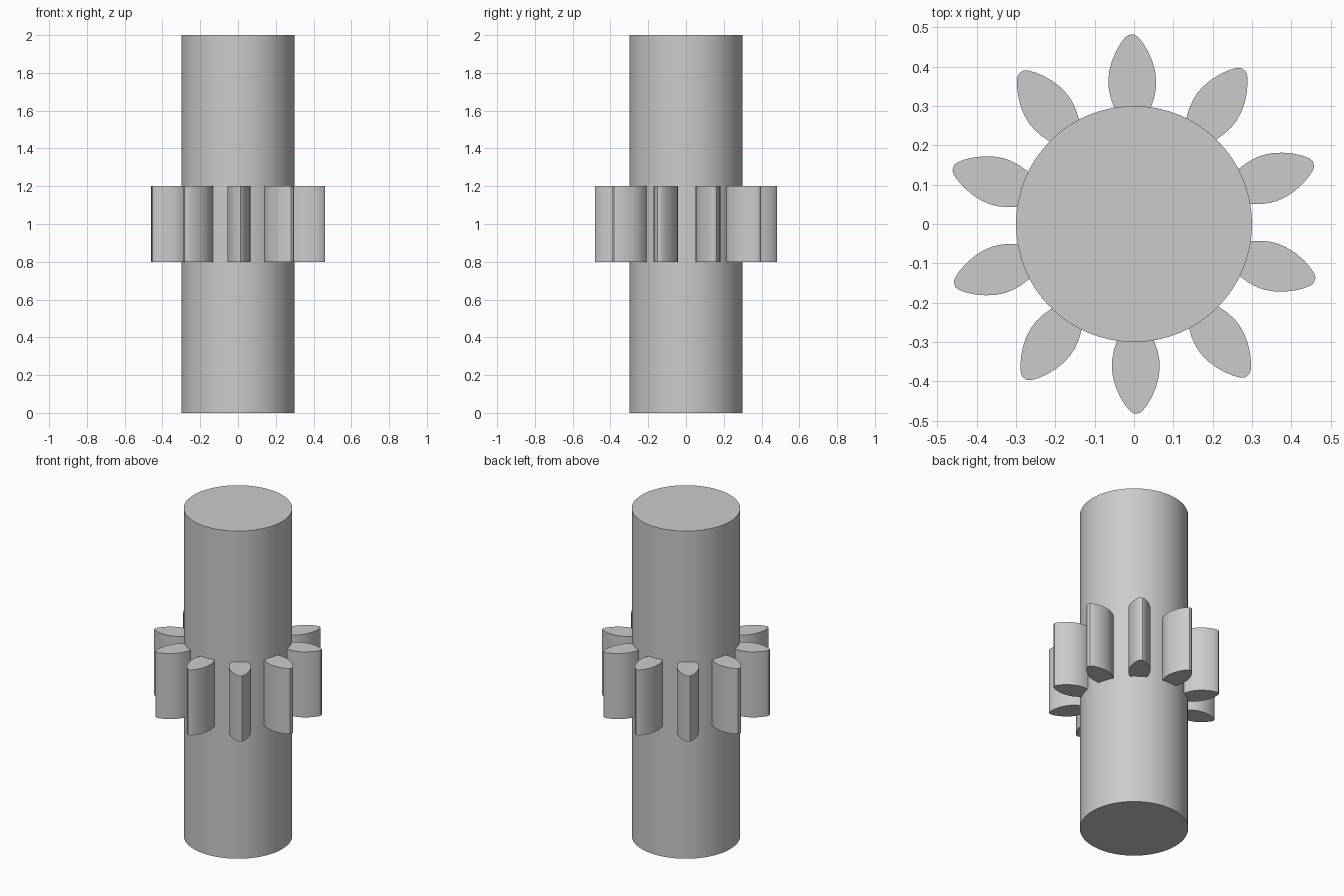
import bpy
import math

# Remove the default cube
cube = bpy.data.objects.get("Cube")
if cube:
    bpy.data.objects.remove(cube, do_unlink=True)

# Plain grey material
grey = bpy.data.materials.new("plain grey")
grey.use_nodes = True
colour = (0.6, 0.6, 0.6, 1.0)
grey.diffuse_color = colour
grey.node_tree.nodes["Principled BSDF"].inputs["Base Color"].default_value = colour

TEETH = 10
SHAFT_RADIUS = 0.3


def finish(obj, name):
    obj.name = name
    obj.data.name = name
    obj.data.materials.append(grey)
    bpy.ops.object.select_all(action="DESELECT")
    obj.select_set(True)
    bpy.context.view_layer.objects.active = obj
    bpy.ops.object.shade_smooth_by_angle(angle=math.radians(25))


def prism(name, outline, bottom, top):
    """Extrude a closed counter-clockwise outline between two heights."""
    n = len(outline)
    verts = [(x, y, z) for z in (bottom, top) for x, y in outline]
    faces = [tuple(reversed(range(n))), tuple(range(n, 2 * n))]
    faces += [(i, (i + 1) % n, (i + 1) % n + n, i + n) for i in range(n)]
    mesh = bpy.data.meshes.new(name)
    mesh.from_pydata(verts, [], faces)
    obj = bpy.data.objects.new(name, mesh)
    bpy.context.collection.objects.link(obj)
    finish(obj, name)
    return obj


# Central shaft
bpy.ops.mesh.primitive_cylinder_add(vertices=64, radius=SHAFT_RADIUS, depth=2, location=(0, 0, 1))
finish(bpy.context.object, "shaft")

# Tooth flank as (radius, half width), curving from root to narrow flat tip
flank = [(0.28, 0.039), (0.30, 0.048), (0.32, 0.055), (0.345, 0.060), (0.365, 0.061),
         (0.39, 0.058), (0.415, 0.051), (0.44, 0.040), (0.46, 0.028), (0.475, 0.016)]
tip = [(0.481, 0.007)]
half = flank + tip
outline = [(r, -w) for r, w in half] + [(r, w) for r, w in reversed(half)]

# Ring of teeth around the middle of the shaft
for i in range(TEETH):
    tooth = prism(f"tooth_{i + 1}", outline, 0.8, 1.2)
    tooth.rotation_euler.z = math.radians(90.7) + i * math.tau / TEETH
